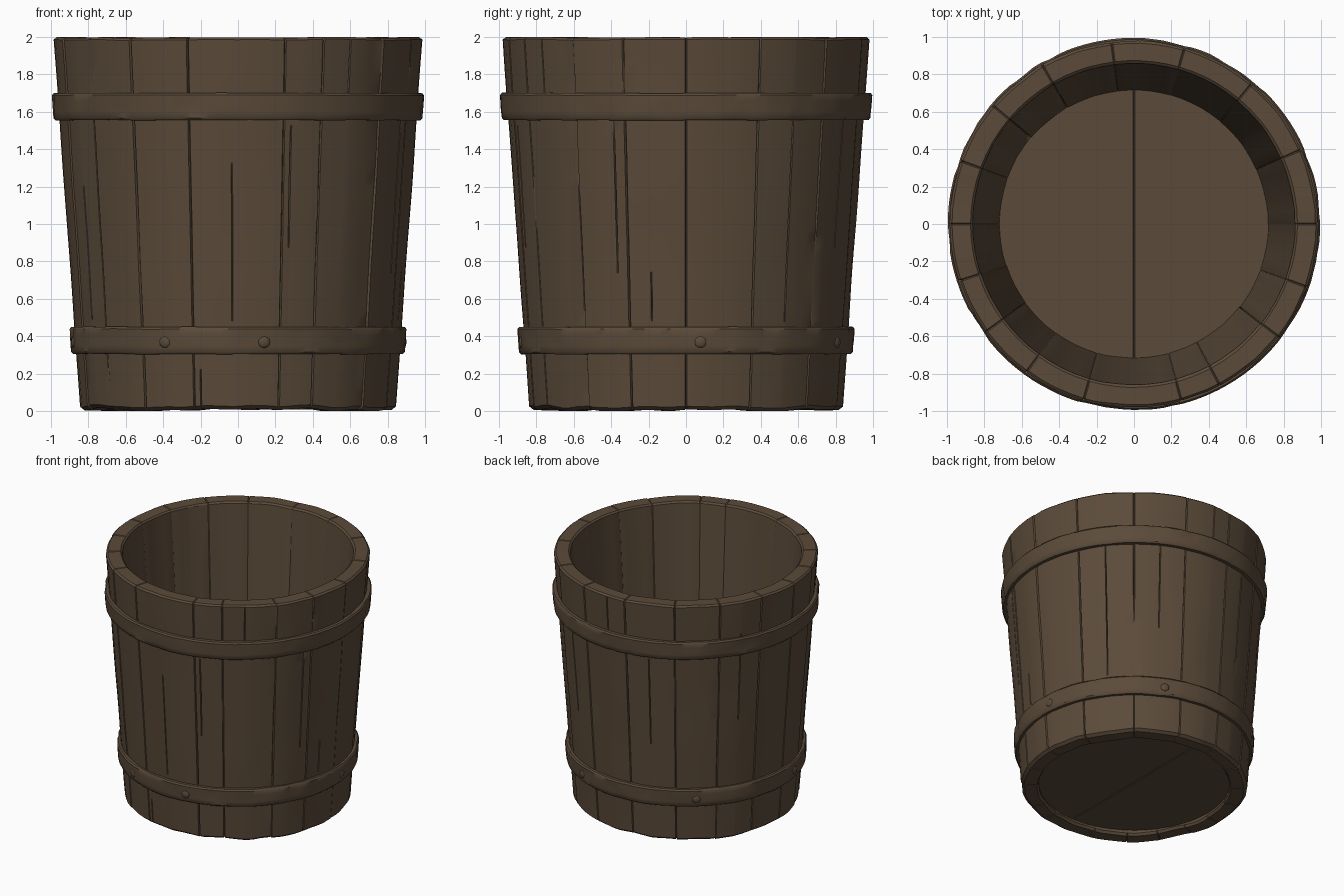
import bpy, bmesh, math, random
from mathutils import Vector, Matrix, noise

random.seed(4)
if "Cube" in bpy.data.objects:
    bpy.data.objects.remove(bpy.data.objects["Cube"], do_unlink=True)

wood = bpy.data.materials.new("aged_brown_wood")
wood.use_nodes = True
COLOUR = (0.105, 0.07, 0.042, 1)
wood.diffuse_color = COLOUR
wood.node_tree.nodes["Principled BSDF"].inputs["Base Color"].default_value = COLOUR


def finish(name, bm, angle=30):
    """Turn a bmesh into a named, shaded object."""
    bmesh.ops.recalc_face_normals(bm, faces=bm.faces)
    mesh = bpy.data.meshes.new(name)
    bm.to_mesh(mesh)
    bm.free()
    mesh.materials.append(wood)
    obj = bpy.data.objects.new(name, mesh)
    bpy.context.collection.objects.link(obj)
    bpy.ops.object.select_all(action='DESELECT')
    bpy.context.view_layer.objects.active = obj
    obj.select_set(True)
    bpy.ops.object.shade_smooth_by_angle(angle=math.radians(angle))


def ring(name, columns, angle=30):
    """Join closed cross-sections, given as (degrees, [(r, z), ...]), into a ring."""
    bm = bmesh.new()
    loops = []
    for deg, section in columns:
        c, s = math.cos(math.radians(deg)), math.sin(math.radians(deg))
        loops.append([bm.verts.new((r * c, r * s, z)) for r, z in section])
    for i, a in enumerate(loops):
        b = loops[(i + 1) % len(loops)]
        for j in range(len(a)):
            k = (j + 1) % len(a)
            bm.faces.new((a[j], b[j], b[k], a[k]))
    finish(name, bm, angle)


def bump(deg, z, scale):
    """Smooth hand-worn unevenness around the bucket."""
    a = math.radians(deg)
    return noise.noise(Vector((math.cos(a) * scale, math.sin(a) * scale, z * 2)))


def outer(z):
    return 0.84 + 0.072 * z


def inner(z):
    return 0.71 + 0.076 * z


# Staved wall: joints run full height, cracks only part of it
JOINTS = [0, 24, 50, 74, 97, 120, 140, 160, 180, 198, 216, 234, 254, 285, 298, 322, 340]
CRACKS = [(268, 0.5, 1.3), (287.5, 0.9, 1.5), (336, 0.75, 1.55), (348, 0.5, 0.7),
          (37, 0.5, 1.6), (62, 0.9, 1.6), (108, 0.8, 1.5), (150, 1.0, 1.7),
          (207, 0.5, 1.2), (308, 1.7, 2.0), (256.5, 0.02, 0.2), (88, 1.6, 2.0)]
ROWS = 30


def wall_section(deg, offset, joint=False, crack=None):
    wobble = offset + 0.006 * bump(deg, 0, 7)
    groove = 0.015 if joint else 0
    low = max(0, 0.008 + 0.016 * bump(deg, 3, 4)) + groove * 0.4
    high = 2 - max(0, 0.003 + 0.006 * bump(deg, 5, 4)) - groove * 0.3
    pts = [(inner(0) + 0.015, low),
           (outer(low) + wobble - 0.022 - groove, low)]
    for i in range(ROWS + 1):
        z = low + 0.018 + (high - low - 0.03) * i / ROWS
        # Joints open and close unevenly along their length
        depth = groove * max(0.1, 0.65 + 0.9 * bump(deg, z, 3))
        if crack and crack[1] < z < crack[2]:
            depth = 0.014 * math.sin(math.pi * (z - crack[1]) / (crack[2] - crack[1])) ** 0.5
        pts.append((outer(z) + wobble + 0.004 * bump(deg, z, 5) - depth, z))
    pts.append((outer(high) + wobble - 0.014 - groove * 0.5, high))
    pts.append((inner(high) + 0.012, high))
    for i in range(5):
        z = high - 0.012 - (high - low - 0.03) * i / 4
        pts.append((inner(z) + 0.5 * wobble + groove * 0.15, z))
    return pts


columns = []
for a, b in zip(JOINTS, JOINTS[1:] + [360]):
    offset = random.uniform(-0.005, 0.005)
    columns.append((a, wall_section(a, offset, joint=True)))
    marks = {a + 0.35: None, b - 0.35: None}
    steps = max(2, round((b - a) / 5))
    for i in range(1, steps):
        marks[a + (b - a) * i / steps] = None
    for crack in CRACKS:
        if a + 1 < crack[0] < b - 1:
            marks = {d: m for d, m in marks.items() if abs(d - crack[0]) > 0.6}
            marks.update({crack[0] - 0.25: None, crack[0]: crack, crack[0] + 0.25: None})
    for deg in sorted(marks):
        columns.append((deg, wall_section(deg, offset, crack=marks[deg])))
ring("stave_wall", columns)


# Two dented hoops with softened edges
def hoop(name, z0, z1, thickness):
    cols = []
    for i in range(120):
        deg = i * 3
        lo = z0 + 0.004 * bump(deg, z0, 5)
        hi = z1 + 0.003 * bump(deg, z1, 5)
        pts = [(outer(lo) - 0.04, lo)]
        for t in (0, 0.08, 0.3, 0.5, 0.7, 0.92, 1):
            z = lo + (hi - lo) * t
            r = outer(z) + thickness - 0.012 * max(0, bump(deg, z * 4, 12))
            pts.append((r - (0.01 if t in (0, 1) else 0), z))
        pts.append((outer(hi) - 0.04, hi))
        cols.append((deg, pts))
    ring(name, cols, 40)


hoop("lower_hoop", 0.305, 0.45, 0.03)
hoop("upper_hoop", 1.555, 1.7, 0.034)


# Worn knobs on the lower hoop
bm = bmesh.new()
for deg in (244, 279, 5, 65, 130, 190):
    place = (Matrix.Rotation(math.radians(deg), 4, 'Z')
             @ Matrix.Translation((outer(0.37) + 0.024, 0, 0.37))
             @ Matrix.Diagonal((0.4, 1, 1, 1)))
    bmesh.ops.create_icosphere(bm, subdivisions=2, radius=0.034, matrix=place)
finish("hoop_knobs", bm, 60)


# Floor of two half-round boards meeting along the middle
for name, side in (("floor_board_left", 1), ("floor_board_right", -1)):
    bm = bmesh.new()
    arc = [math.radians(-90 + 180 * i / 32) for i in range(33)]
    rim = [bm.verts.new((side * 0.735 * math.cos(a), 0.735 * math.sin(a), 0.045)) for a in arc]
    base = bm.faces.new(rim)
    top = bmesh.ops.extrude_face_region(bm, geom=[base], use_keep_orig=True)
    bmesh.ops.translate(bm, vec=(0, 0, 0.06),
                        verts=[v for v in top["geom"] if isinstance(v, bmesh.types.BMVert)])
    seam = [e for e in bm.edges if abs(e.verts[0].co.y - e.verts[1].co.y) > 1]
    bmesh.ops.bevel(bm, geom=seam, offset=0.005, segments=1, affect='EDGES')
    finish(name, bm)
